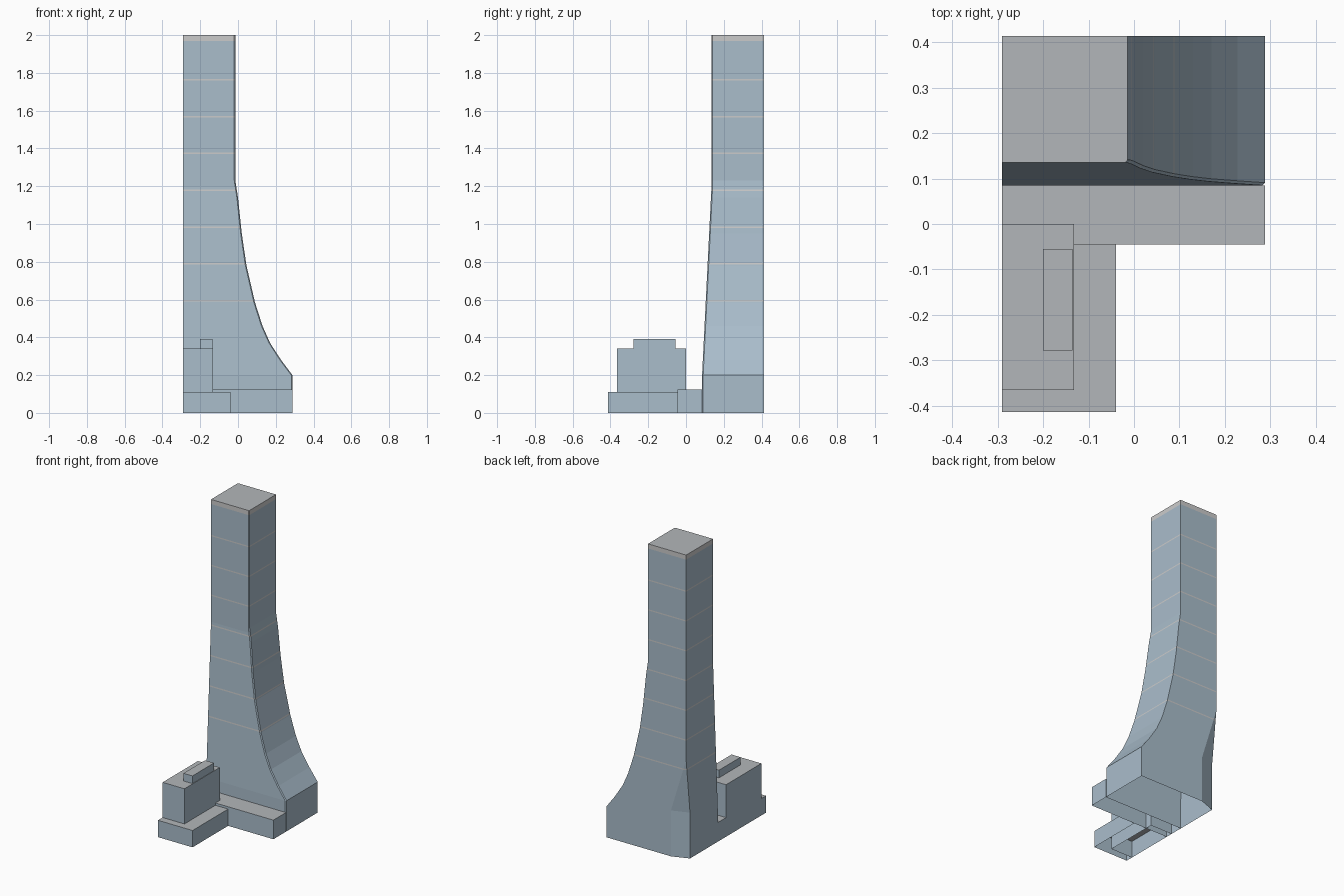
import bpy
import bmesh

if "Cube" in bpy.data.objects:
    bpy.data.objects.remove(bpy.data.objects["Cube"])


def material(name, rgb):
    m = bpy.data.materials.new(name)
    m.diffuse_color = (*rgb, 1.0)
    m.use_nodes = True
    m.node_tree.nodes["Principled BSDF"].inputs["Base Color"].default_value = m.diffuse_color
    return m


GLASS = material("blue_grey_glass", (0.40, 0.51, 0.60))
ROOF = material("roof_grey", (0.45, 0.47, 0.49))
BAND = material("pale_band", (0.72, 0.73, 0.73))


def finish(bm, name):
    mesh = bpy.data.meshes.new(name)
    bm.to_mesh(mesh)
    bm.free()
    for m in (GLASS, ROOF, BAND):
        mesh.materials.append(m)
    obj = bpy.data.objects.new(name, mesh)
    bpy.context.collection.objects.link(obj)
    return obj


def interp(points, z):
    if z <= points[0][0]:
        return points[0][1]
    for (z0, v0), (z1, v1) in zip(points, points[1:]):
        if z <= z1:
            return v0 + (v1 - v0) * (z - z0) / (z1 - z0)
    return points[-1][1]


def block(name, x0, x1, y0, y1, z0, z1):
    """Box with glass walls, grey roof and open underside."""
    bm = bmesh.new()
    corners = ((x0, y0), (x1, y0), (x1, y1), (x0, y1))
    low = [bm.verts.new((x, y, z0)) for x, y in corners]
    top = [bm.verts.new((x, y, z1)) for x, y in corners]
    for i in range(4):
        j = (i + 1) % 4
        bm.faces.new((low[i], low[j], top[j], top[i]))
    bm.faces.new(top).material_index = 1
    return finish(bm, name)


# Tower outline as (height, position) pairs
LEFT, BACK, EDGE = -0.29, 0.413, 0.006
RIGHT = [(0.2, 0.288), (0.28, 0.228), (0.37, 0.17), (0.46, 0.13), (0.585, 0.09),
         (0.78, 0.045), (0.95, 0.02), (1.14, 0.0), (1.23, -0.014)]
FRONT = [(0.2, 0.085), (1.2, 0.135)]
CORNER = [(0.3, 1.0), (0.66, 0.0)]  # back-left corner cut fading upward


def ring(z):
    r, f, t = interp(RIGHT, z), interp(FRONT, z), interp(CORNER, z)
    return [(LEFT, f), (r - EDGE, f), (r, f + EDGE), (r, BACK),
            (LEFT + 0.11 * t, BACK), (LEFT, BACK - 0.04 * t)]


# Tower: stacked rings with thin pale bands between storeys
bands = [(0.59 + 0.195 * i, 0.598 + 0.195 * i) for i in range(7)] + [(1.97, 2.0)]
levels = {0.0, 1.2, 0.3, 0.66} | {z for z, _ in RIGHT}
for a, b in bands:
    levels |= {a, b}
levels = sorted(levels)

bm = bmesh.new()
rings = [[bm.verts.new((x, y, z)) for x, y in ring(z)] for z in levels]
for k in range(len(levels) - 1):
    mid = (levels[k] + levels[k + 1]) / 2
    is_band = any(a < mid < b for a, b in bands)
    for i in range(6):
        j = (i + 1) % 6
        # the corner cut closes above its apex
        if i == 4 and levels[k] >= 0.66:
            continue
        face = bm.faces.new((rings[k][i], rings[k][j], rings[k + 1][j], rings[k + 1][i]))
        face.material_index = 2 if is_band else 0
bm.faces.new(rings[-1]).material_index = 1
bmesh.ops.remove_doubles(bm, verts=bm.verts, dist=0.0005)
finish(bm, "tower")

# Podium and the lower annex with its rooftop unit
block("podium", -0.29, 0.288, -0.045, 0.085, 0.0, 0.125)
block("annex_base", -0.29, -0.04, -0.413, -0.045, 0.0, 0.11)
block("annex_block", -0.29, -0.132, -0.365, 0.0, 0.0, 0.34)
block("annex_roof_unit", -0.2, -0.135, -0.278, -0.055, 0.34, 0.39)
